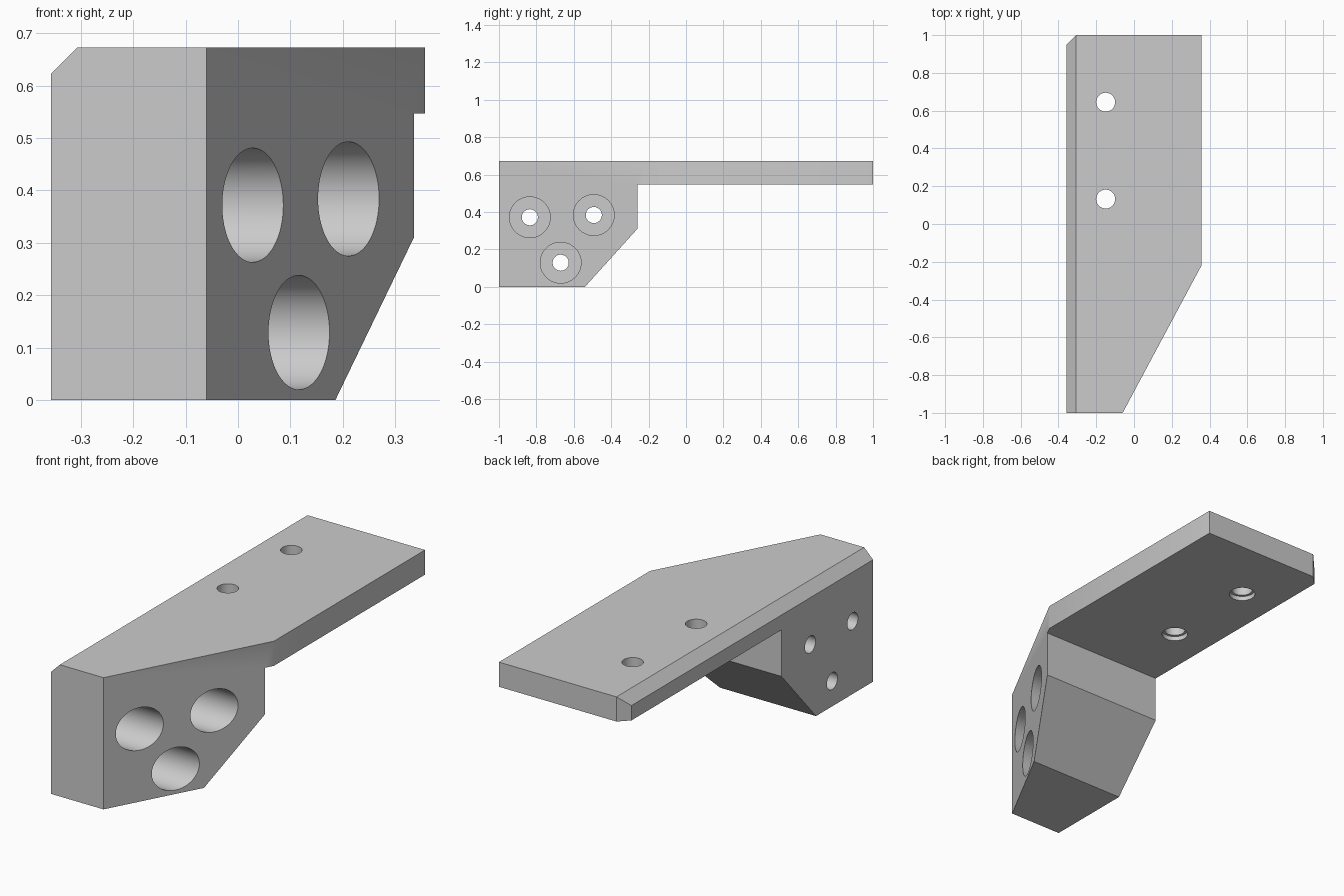
import bpy
import math
from mathutils import Matrix, Vector

cube = bpy.data.objects.get("Cube")
if cube:
    bpy.data.objects.remove(cube, do_unlink=True)

import bmesh

# Single plain material
grey = bpy.data.materials.new("plain_grey")
grey.use_nodes = True
colour = (0.6, 0.6, 0.6, 1)
grey.diffuse_color = colour
for node in grey.node_tree.nodes:
    if node.type == "BSDF_PRINCIPLED":
        node.inputs["Base Color"].default_value = colour


def add_object(name, bm):
    bmesh.ops.recalc_face_normals(bm, faces=bm.faces)
    mesh = bpy.data.meshes.new(name)
    bm.to_mesh(mesh)
    bm.free()
    mesh.materials.append(grey)
    obj = bpy.data.objects.new(name, mesh)
    bpy.context.collection.objects.link(obj)
    return obj


def prism(name, outline, place, start, end):
    """Extrude a 2D outline; place(a, b, depth) gives the 3D point."""
    bm = bmesh.new()
    face = bm.faces.new([bm.verts.new(place(a, b, start)) for a, b in outline])
    moved = bmesh.ops.extrude_face_region(bm, geom=[face])["geom"]
    shift = Vector(place(0, 0, end)) - Vector(place(0, 0, start))
    bmesh.ops.translate(bm, vec=shift, verts=[v for v in moved if isinstance(v, bmesh.types.BMVert)])
    return add_object(name, bm)


def cylinder(name, centre, radius, length, axis="Z"):
    bm = bmesh.new()
    turn = Matrix.Rotation(math.pi / 2, 4, "Y") if axis == "X" else Matrix()
    bmesh.ops.create_cone(bm, cap_ends=True, segments=64, radius1=radius, radius2=radius,
                          depth=length, matrix=Matrix.Translation(centre) @ turn)
    return add_object(name, bm)


def combine(obj, tool, operation):
    """Apply a boolean and remove its helper."""
    tool.hide_render = True
    mod = obj.modifiers.new(tool.name, "BOOLEAN")
    mod.operation, mod.object, mod.solver = operation, tool, "EXACT"
    bpy.context.view_layer.update()
    result = obj.evaluated_get(bpy.context.evaluated_depsgraph_get())
    mesh = bpy.data.meshes.new_from_object(result)
    obj.modifiers.clear()
    obj.data = mesh
    bpy.data.objects.remove(tool, do_unlink=True)


# Side outline: long plate with a sloped block below its front end
bracket = prism("mounting_bracket",
                [(-1.2, 0), (-0.54, 0), (-0.26, 0.31), (-0.26, 0.547),
                 (1.2, 0.547), (1.2, 0.673), (-1.2, 0.673)],
                lambda y, z, x: (x, y, z), -0.6, 0.6)

# Plan outline: slanted front side and clipped back corner
plan = prism("plan_outline",
             [(-0.357, -1), (-0.06, -1), (0.357, -0.22), (0.357, 1),
              (-0.307, 1), (-0.357, 0.95)],
             lambda x, y, z: (x, y, z), -0.2, 0.9)
combine(bracket, plan, "INTERSECT")

# Bevel along the long top edge
edge = prism("edge_bevel", [(-0.457, 0.523), (-0.257, 0.723), (-0.457, 0.723)],
             lambda x, z, y: (x, y, z), -1.3, 1.3)
combine(bracket, edge, "DIFFERENCE")

# Sideways bolt holes with deep counterbores
for y, z in [(-0.835, 0.372), (-0.493, 0.384), (-0.67, 0.129)]:
    combine(bracket, cylinder("counterbore", (0.17, y, z), 0.109, 0.85, "X"), "DIFFERENCE")
    combine(bracket, cylinder("bolt_hole", (-0.3, y, z), 0.043, 0.4, "X"), "DIFFERENCE")

# Plate holes, recessed from below
for y in (0.132, 0.645):
    combine(bracket, cylinder("plate_hole", (-0.15, y, 0.6), 0.05, 0.4), "DIFFERENCE")
    combine(bracket, cylinder("plate_recess", (-0.15, y, 0.53), 0.063, 0.08), "DIFFERENCE")

# Smooth bores, crisp edges
bracket.data.polygons.foreach_set("use_smooth", [True] * len(bracket.data.polygons))
bracket.data.set_sharp_from_angle(angle=math.radians(30))
